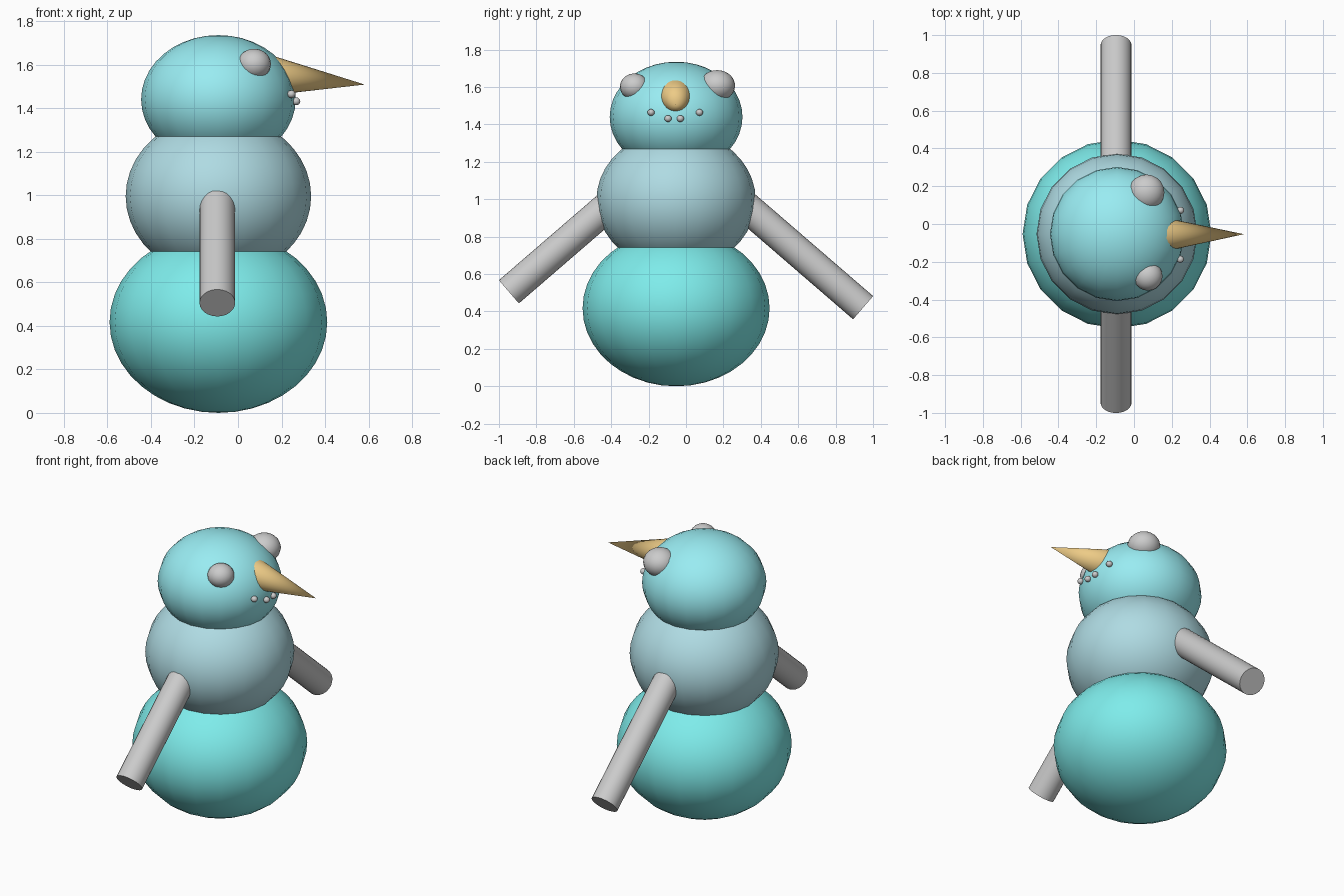
import bpy
from math import radians, sin, cos
from mathutils import Vector

if "Cube" in bpy.data.objects:
    bpy.data.objects.remove(bpy.data.objects["Cube"])


def paint(ob, color):
    mat = bpy.data.materials.new(ob.name + "_colour")
    mat.diffuse_color = (*color, 1)
    mat.use_nodes = True
    mat.node_tree.nodes["Principled BSDF"].inputs["Base Color"].default_value = mat.diffuse_color
    ob.data.materials.append(mat)


def ball(name, center, r, rz, color=None, segs=20, rings=20):
    bpy.ops.mesh.primitive_uv_sphere_add(segments=segs, ring_count=rings,
                                         radius=1, location=center)
    ob = bpy.context.object
    ob.name = name
    ob.scale = (r, r, rz)
    bpy.ops.object.shade_smooth()
    if color:
        paint(ob, color)
    return ob


def taper(name, start, end, r1, r2, color=None):
    a, b = Vector(start), Vector(end)
    bpy.ops.mesh.primitive_cone_add(vertices=24, radius1=r1, radius2=r2,
                                    depth=(b - a).length, location=(a + b) / 2)
    ob = bpy.context.object
    ob.name = name
    ob.rotation_euler = (b - a).to_track_quat('Z', 'Y').to_euler()
    bpy.ops.object.shade_smooth_by_angle(angle=radians(40))
    if color:
        paint(ob, color)
    return ob


# Three stacked, slightly flattened balls
CX, CY = -0.09, -0.053
ball("lower_body", (CX, CY, 0.417), 0.5, 0.417, (0.21, 0.84, 0.83))
ball("middle_body", (CX, CY, 0.995), 0.426, 0.373, (0.43, 0.71, 0.77))
ball("head", (CX, CY, 1.44), 0.355, 0.295, (0.32, 0.84, 0.89))

# Arms slope down and out, starting inside the middle ball
slope = radians(40.8)
for name, side, z in (("left_arm", 1, 0.42), ("right_arm", -1, 0.505)):
    length = 0.88
    end = (-0.095, side * 0.947, z)
    start = (-0.095, side * (0.947 - length * cos(slope)), z + length * sin(slope))
    taper(name, start, end, 0.082, 0.082)

# Uneven eyes, half sunk in the head
ball("small_eye", (0.074, -0.276, 1.602), 0.077, 0.070)
ball("large_eye", (0.066, 0.167, 1.607), 0.095, 0.083)

# Pointed nose
taper("nose", (0.14, -0.056, 1.55), (0.582, -0.054, 1.508), 0.094, 0, (0.85, 0.6, 0.24))

# Row of mouth pebbles
for i, (x, y, z) in enumerate([(0.245, -0.187, 1.464), (0.267, -0.096, 1.431),
                               (0.267, -0.03, 1.431), (0.246, 0.072, 1.464)]):
    ball(f"mouth_pebble_{i + 1}", (x, y, z), 0.019, 0.018, segs=16, rings=10)
